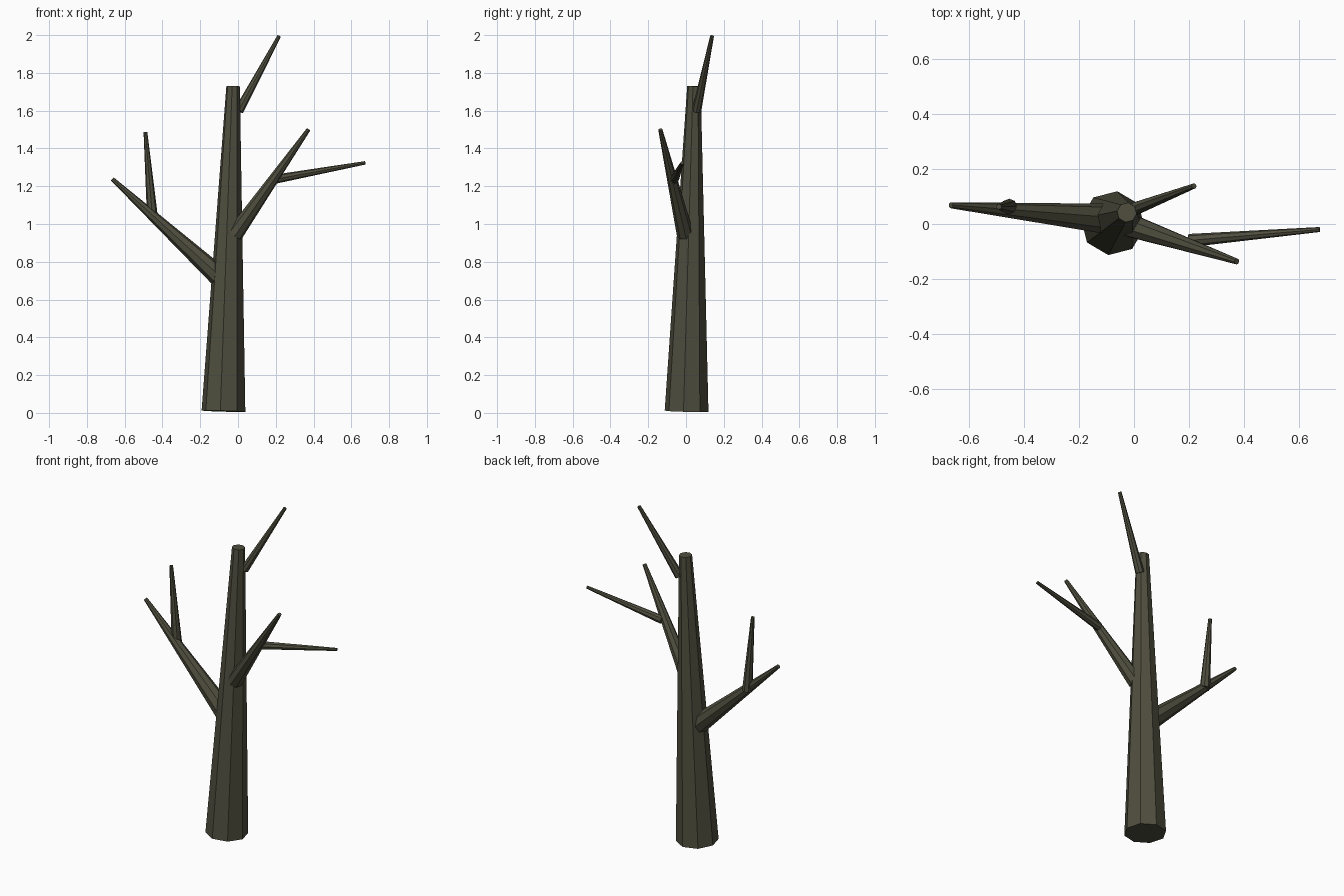
import bpy
import bmesh
from math import cos, sin, radians, tau
from mathutils import Vector

cube = bpy.data.objects.get("Cube")
if cube:
    bpy.data.objects.remove(cube, do_unlink=True)

bark = bpy.data.materials.new("dark_olive_bark")
bark.use_nodes = True
bark.diffuse_color = (0.078, 0.076, 0.049, 1)
bark.node_tree.nodes["Principled BSDF"].inputs["Base Color"].default_value = bark.diffuse_color


def limb(name, start, end, r_start, r_end, sides=8, turn=0):
    """Tapered flat-sided limb whose end caps are square to its axis."""
    start, end = Vector(start), Vector(end)
    axis = (end - start).normalized()
    helper = Vector((1, 0, 0)) if abs(axis.x) < 0.9 else Vector((0, 1, 0))
    u = (helper - axis * helper.dot(axis)).normalized()
    v = axis.cross(u)
    bm = bmesh.new()
    rings = []
    for centre, radius in ((start, r_start), (end, r_end)):
        angles = [radians(turn) + tau * i / sides for i in range(sides)]
        rings.append([bm.verts.new(centre + radius * (u * cos(a) + v * sin(a))) for a in angles])
    low, high = rings
    for i in range(sides):
        j = (i + 1) % sides
        bm.faces.new((low[i], low[j], high[j], high[i]))
    bm.faces.new(low[::-1])
    bm.faces.new(high)
    mesh = bpy.data.meshes.new(name)
    bm.to_mesh(mesh)
    bm.free()
    mesh.materials.append(bark)
    obj = bpy.data.objects.new(name, mesh)
    bpy.context.collection.objects.link(obj)
    return obj


# Leaning trunk
limb("trunk", (-0.077, 0.003, 0.009), (-0.026, 0.042, 1.73), 0.117, 0.036, turn=-8)

# Low branch and its upright twig
limb("low_branch", (-0.092, 0.018, 0.715), (-0.665, 0.068, 1.238), 0.056, 0.011)
limb("low_twig", (-0.453, 0.063, 1.035), (-0.49, 0.063, 1.487), 0.029, 0.010)

# Middle branch and its sideways twig
limb("middle_branch", (-0.018, -0.004, 0.945), (0.373, -0.136, 1.5), 0.045, 0.011)
limb("middle_twig", (0.2, -0.06, 1.238), (0.674, -0.02, 1.324), 0.024, 0.009)

# Top branch
limb("top_branch", (0.005, 0.056, 1.6), (0.218, 0.138, 1.995), 0.025, 0.010)
